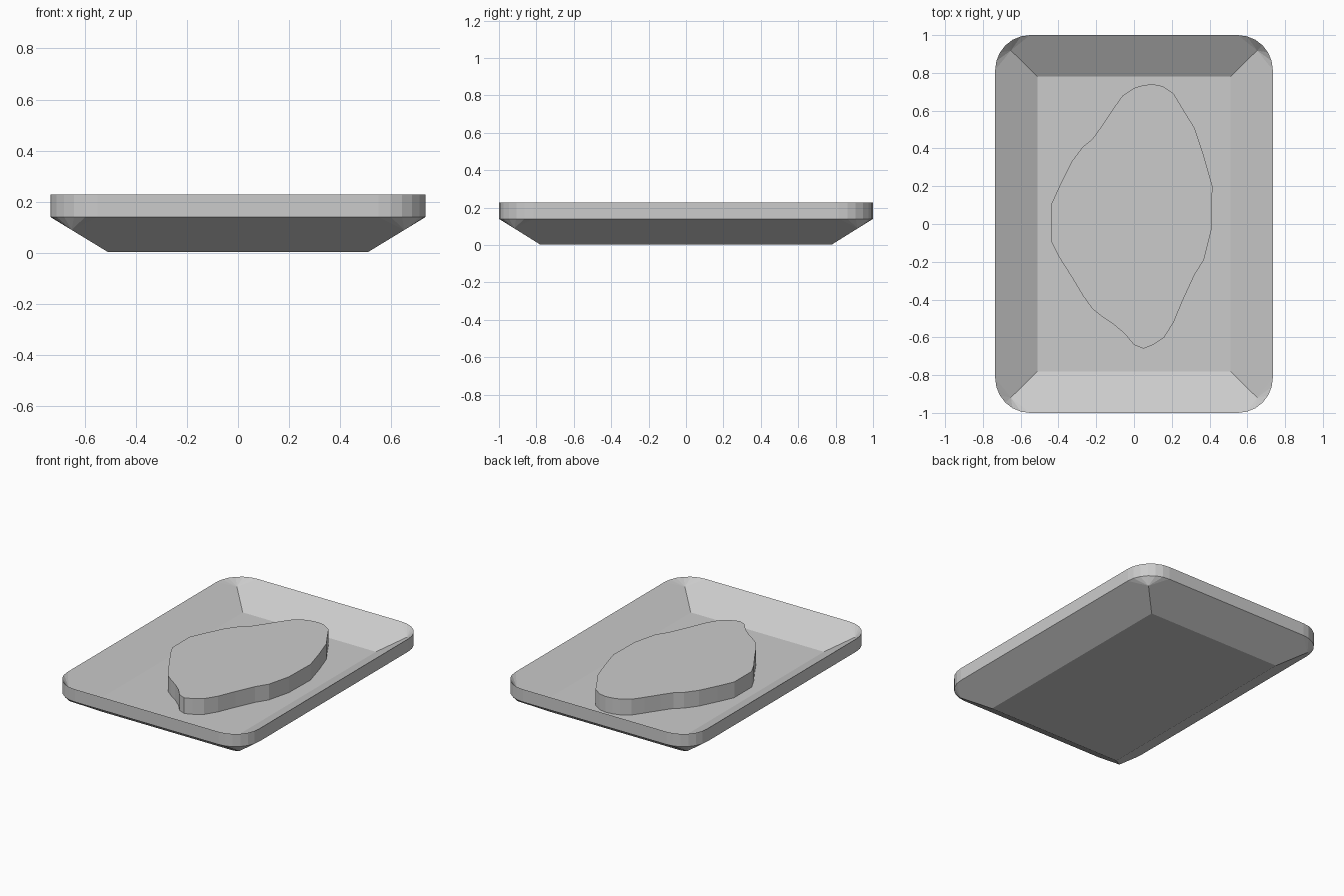
import bpy, bmesh, math
from mathutils import Vector

if "Cube" in bpy.data.objects:
    bpy.data.objects.remove(bpy.data.objects["Cube"])

RIM_X, RIM_Y = 0.735, 1.0
FLOOR_X, FLOOR_Y = 0.51, 0.78
Z_FLOOR, Z_EDGE, THICK = 0.003, 0.14, 0.088
RADIUS, STEPS = 0.185, 6
CORNERS = [(1, 1), (-1, 1), (-1, -1), (1, -1)]


def make_object(name, bm):
    bmesh.ops.recalc_face_normals(bm, faces=bm.faces)
    mesh = bpy.data.meshes.new(name)
    bm.to_mesh(mesh)
    bm.free()
    obj = bpy.data.objects.new(name, mesh)
    bpy.context.collection.objects.link(obj)
    return obj


def tray_skin(bm, lift):
    """One dished skin with rounded rim corners; returns the rim loop."""
    floor, mitre, arcs = [], [], []
    for k, (sx, sy) in enumerate(CORNERS):
        f = Vector((sx * FLOOR_X, sy * FLOOR_Y, Z_FLOOR + lift))
        r = Vector((sx * RIM_X, sy * RIM_Y, Z_EDGE + lift))
        floor.append(bm.verts.new(f))
        mitre.append(bm.verts.new(f.lerp(r, 0.63)))
        arc = []
        for i in range(STEPS + 1):
            a = math.pi / 2 * (k + i / STEPS)
            arc.append(bm.verts.new((
                sx * (RIM_X - RADIUS) + RADIUS * math.cos(a),
                sy * (RIM_Y - RADIUS) + RADIUS * math.sin(a), r.z)))
        arcs.append(arc)
    bm.faces.new(floor)
    for k in range(4):
        n = (k + 1) % 4
        # sloped side, then the fan that rounds the corner
        bm.faces.new((floor[k], mitre[k], arcs[k][-1],
                      arcs[n][0], mitre[n], floor[n]))
        for a, b in zip(arcs[k], arcs[k][1:]):
            bm.faces.new((mitre[k], a, b))
    return [v for arc in arcs for v in arc]


# Tray: lower and upper skins joined by the vertical rim
bm = bmesh.new()
low = tray_skin(bm, 0)
high = tray_skin(bm, THICK)
for i in range(len(low)):
    j = (i + 1) % len(low)
    bm.faces.new((low[i], low[j], high[j], high[i]))
make_object("tray", bm)

# Slab: irregular outline extruded up from the tray floor
outline = [
    (0.10, 0.74), (0.15, 0.73), (0.21, 0.69), (0.27, 0.59), (0.32, 0.51),
    (0.37, 0.36), (0.415, 0.20), (0.41, -0.03), (0.37, -0.19), (0.32, -0.27),
    (0.26, -0.40), (0.21, -0.52), (0.16, -0.60), (0.10, -0.64), (0.05, -0.66),
    (0.00, -0.64), (-0.05, -0.58), (-0.11, -0.53), (-0.17, -0.49),
    (-0.22, -0.45), (-0.27, -0.38), (-0.33, -0.28), (-0.40, -0.17),
    (-0.44, -0.09), (-0.44, 0.10), (-0.39, 0.21), (-0.33, 0.33),
    (-0.27, 0.41), (-0.22, 0.45), (-0.17, 0.52), (-0.11, 0.61),
    (-0.06, 0.68), (0.00, 0.72), (0.05, 0.735)]
bm = bmesh.new()
base = bm.faces.new([bm.verts.new((x, y, 0.08)) for x, y in outline])
top = bmesh.ops.extrude_face_region(bm, geom=[base], use_keep_orig=True)
bmesh.ops.translate(bm, vec=(0, 0, 0.12), verts=[
    v for v in top["geom"] if isinstance(v, bmesh.types.BMVert)])
make_object("slab", bm)
